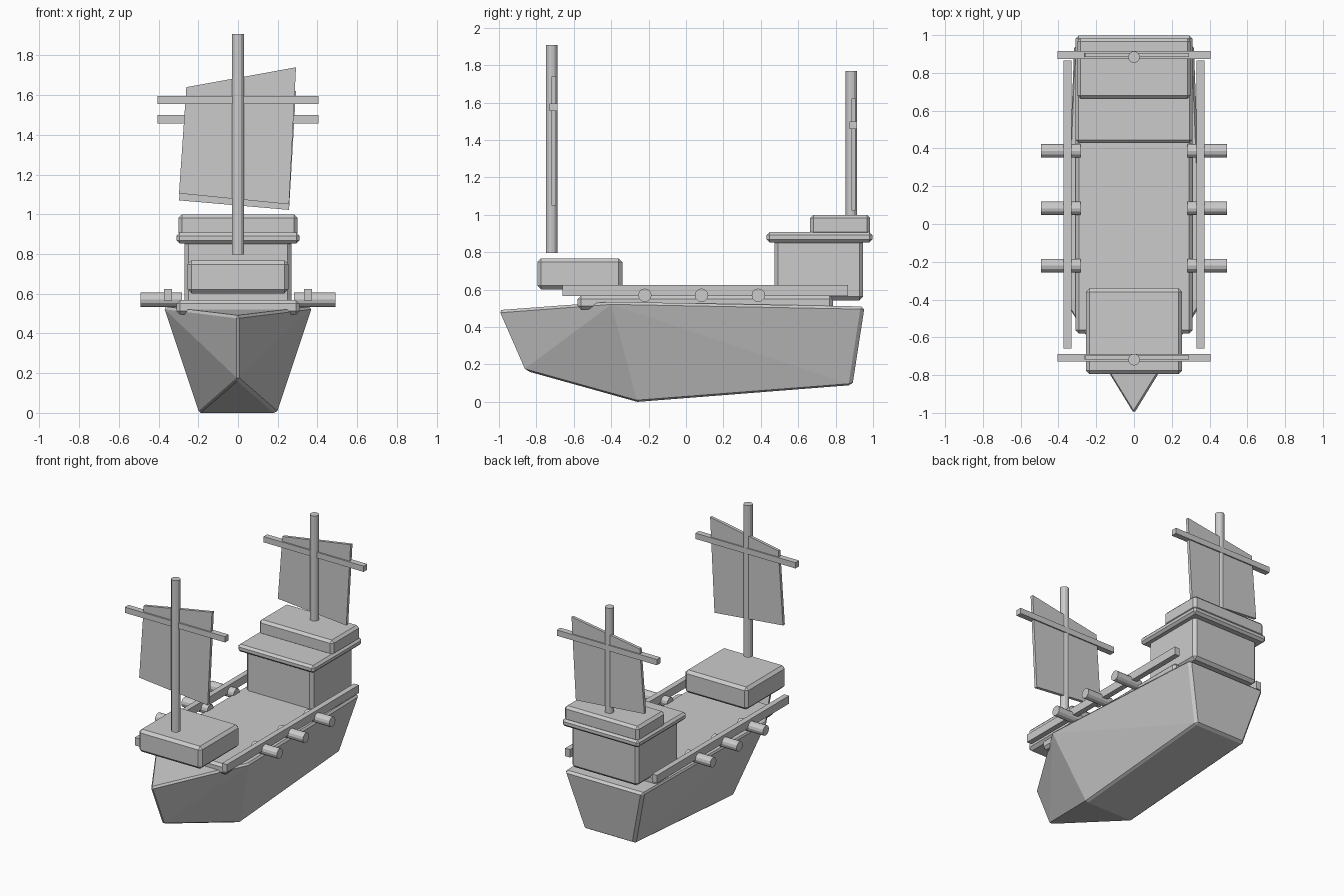
import bpy, bmesh, math

if "Cube" in bpy.data.objects:
    bpy.data.objects.remove(bpy.data.objects["Cube"])


def make(name, bm, bevel=0.0, angle=30):
    bmesh.ops.recalc_face_normals(bm, faces=bm.faces[:])
    me = bpy.data.meshes.new(name)
    bm.to_mesh(me)
    bm.free()
    ob = bpy.data.objects.new(name, me)
    bpy.context.scene.collection.objects.link(ob)
    if bevel:
        mod = ob.modifiers.new("bevel", 'BEVEL')
        mod.width = bevel
        mod.segments = 1
        mod.limit_method = 'ANGLE'
        mod.angle_limit = math.radians(angle)
    return ob


def box(name, lo, hi, bevel=0.0):
    bm = bmesh.new()
    bmesh.ops.create_cube(bm, size=1)
    for v in bm.verts:
        v.co = [lo[i] if v.co[i] < 0 else hi[i] for i in range(3)]
    return make(name, bm, bevel)


def rod(name, center, radius, length, along_x=False, sides=12):
    bm = bmesh.new()
    bmesh.ops.create_cone(bm, cap_ends=True, segments=sides, radius1=radius,
                          radius2=radius, depth=length)
    ob = make(name, bm)
    ob.location = center
    if along_x:
        ob.rotation_euler.y = math.pi / 2
    return ob


# Hull: faceted convex shell, pointed bow
pts = [(0, -1.01, .49), (0, -.87, .17)]
for s in (-1, 1):
    pts += [(s * .375, -.4, .535), (s * .32, .955, .51),
            (s * .195, -.26, 0), (s * .205, .89, .09)]
bm = bmesh.new()
for p in pts:
    bm.verts.new(p)
bmesh.ops.convex_hull(bm, input=bm.verts[:])
make("hull", bm, .015)

# Deck, cabin blocks and roofs
box("deck", (-.31, -.58, .495), (.31, .785, .568), .018)
box("forecastle", (-.255, -.795, .602), (.255, -.34, .767), .02)
box("stern_cabin", (-.27, .472, .543), (.27, .947, .87), .02)
box("cabin_roof", (-.31, .43, .853), (.31, .997, .907), .016)
box("upper_cabin", (-.3, .663, .89), (.3, .985, 1.0), .018)

# Side rails and cannons
for side, s in (("left", -1), ("right", 1)):
    xs = sorted((s * .332, s * .372))
    box("rail_" + side, (xs[0], -.66, .567), (xs[1], .865, .625))
    for i, y in enumerate((-.22, .083, .387)):
        rod(f"cannon_{side}_{i + 1}", (s * .387, y, .57), .036, .21, True)

# Masts, yards and skewed sails (sail corner heights: low-left, low-right, top-right, top-left)
rigs = (("fore", -.718, .797, 1.907, 1.575, (1.105, 1.05, 1.74, 1.64)),
        ("stern", .884, .66, 1.768, 1.479, (1.07, 1.022, 1.622, 1.535)))
for name, y, z0, z1, zy, heights in rigs:
    rod(name + "_mast", (0, y, (z0 + z1) / 2), .031, z1 - z0)
    yc = y + .01
    box(name + "_yard", (-.405, yc - .021, zy - .021), (.405, yc + .021, zy + .021))
    bm = bmesh.new()
    vs = [bm.verts.new((x, yc + .001, z)) for x, z in zip((-.297, .257, .292, -.26), heights)]
    bm.faces.new(vs)
    sail = make(name + "_sail", bm)
    thick = sail.modifiers.new("thickness", 'SOLIDIFY')
    thick.thickness = .022
    thick.offset = 0
